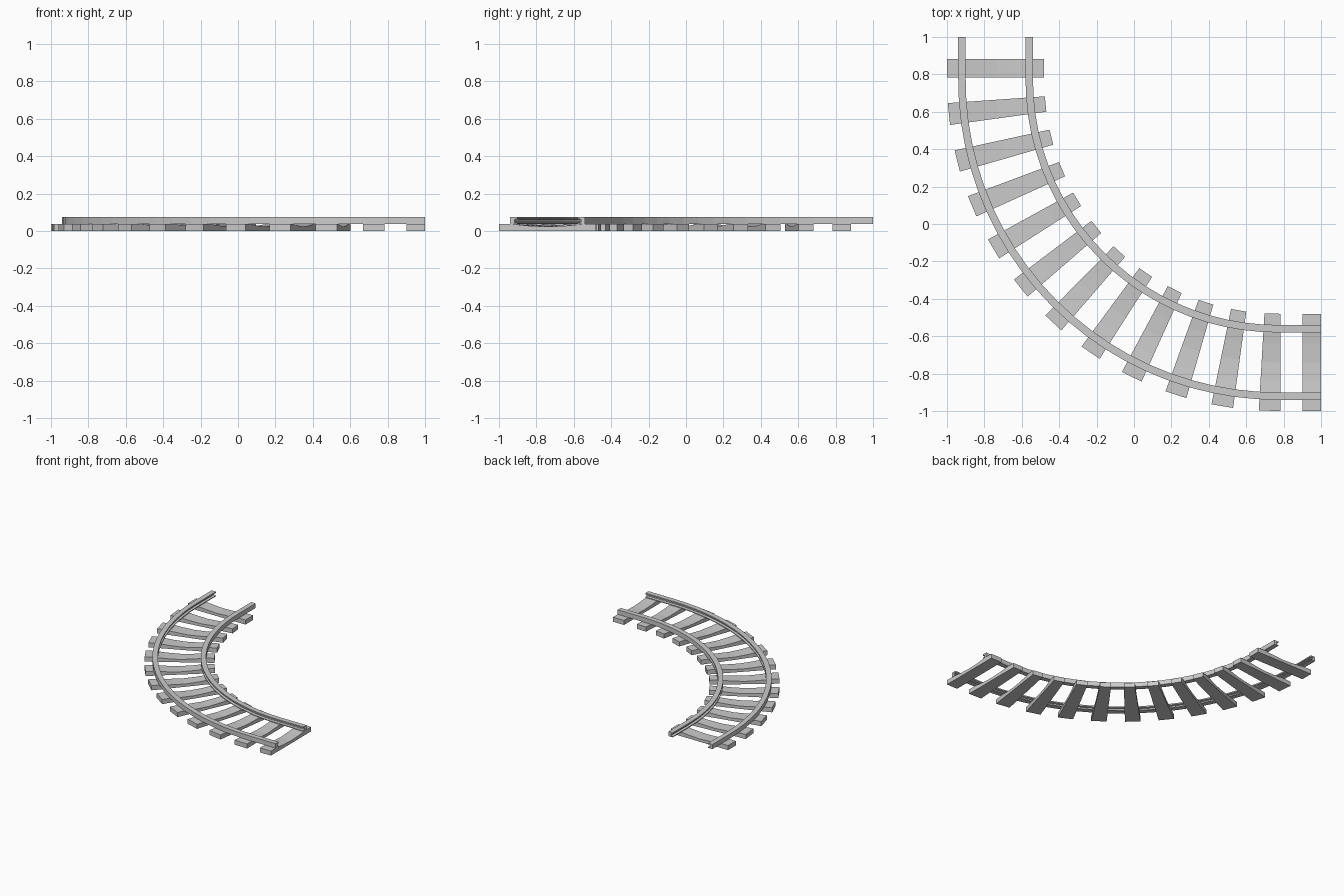
import bpy, bmesh, math

if "Cube" in bpy.data.objects:
    bpy.data.objects.remove(bpy.data.objects["Cube"])

C = 0.77                 # centre of the bend (x and y)
MID = -0.74              # track centre line on the straight ends
R = C - MID
STRAIGHT = 1.0 - C
LENGTH = 2 * STRAIGHT + R * math.pi / 2
TILES = 13


def on_track(s, off, z):
    """Point at distance s along the bend; off is positive to the inside."""
    if s < STRAIGHT:
        return (MID + off, 1.0 - s, z)
    if s > LENGTH - STRAIGHT:
        return (1.0 - (LENGTH - s), MID + off, z)
    a = (s - STRAIGHT) / R
    r = R - off
    return (C - r * math.cos(a), C - r * math.sin(a), z)


def sweep(name, rings):
    """Skin a list of equal closed rings and cap both ends."""
    bm = bmesh.new()
    loops = [[bm.verts.new(p) for p in ring] for ring in rings]
    n = len(loops[0])
    for a, b in zip(loops, loops[1:]):
        for i in range(n):
            j = (i + 1) % n
            bm.faces.new((a[i], a[j], b[j], b[i]))
    bm.faces.new(loops[0])
    bm.faces.new(loops[-1])
    bmesh.ops.recalc_face_normals(bm, faces=bm.faces)
    me = bpy.data.meshes.new(name)
    bm.to_mesh(me)
    bm.free()
    ob = bpy.data.objects.new(name, me)
    bpy.context.collection.objects.link(ob)
    return ob


# rails: channel profile, open towards the middle of the track
profile = [(0.2, 0.0375), (0.2, 0.075), (0.16, 0.075), (0.16, 0.065),
           (0.178, 0.062), (0.178, 0.047), (0.16, 0.044), (0.16, 0.0375)]
steps = TILES * 2
for name, side in (("outer_rail", -1), ("inner_rail", 1)):
    sweep(name, [[on_track(LENGTH * i / steps, side * o, z) for o, z in profile]
                 for i in range(steps + 1)])

# sleepers: boards with a sagging top, bent along with the track
top = [(-0.26, 0.0375), (-0.195, 0.0375), (-0.1, 0.028), (0, 0.023),
       (0.1, 0.028), (0.195, 0.0375), (0.26, 0.0375)]
for k in range(TILES):
    s = LENGTH - 0.05 - (TILES - 1 - k) * LENGTH / TILES
    rings = []
    for off, z in top:
        rings.append([on_track(s + d, off, h) for d, h in
                      ((-0.05, 0), (0.05, 0), (0.05, z), (-0.05, z))])
    sweep(f"sleeper_{k + 1}", rings)
